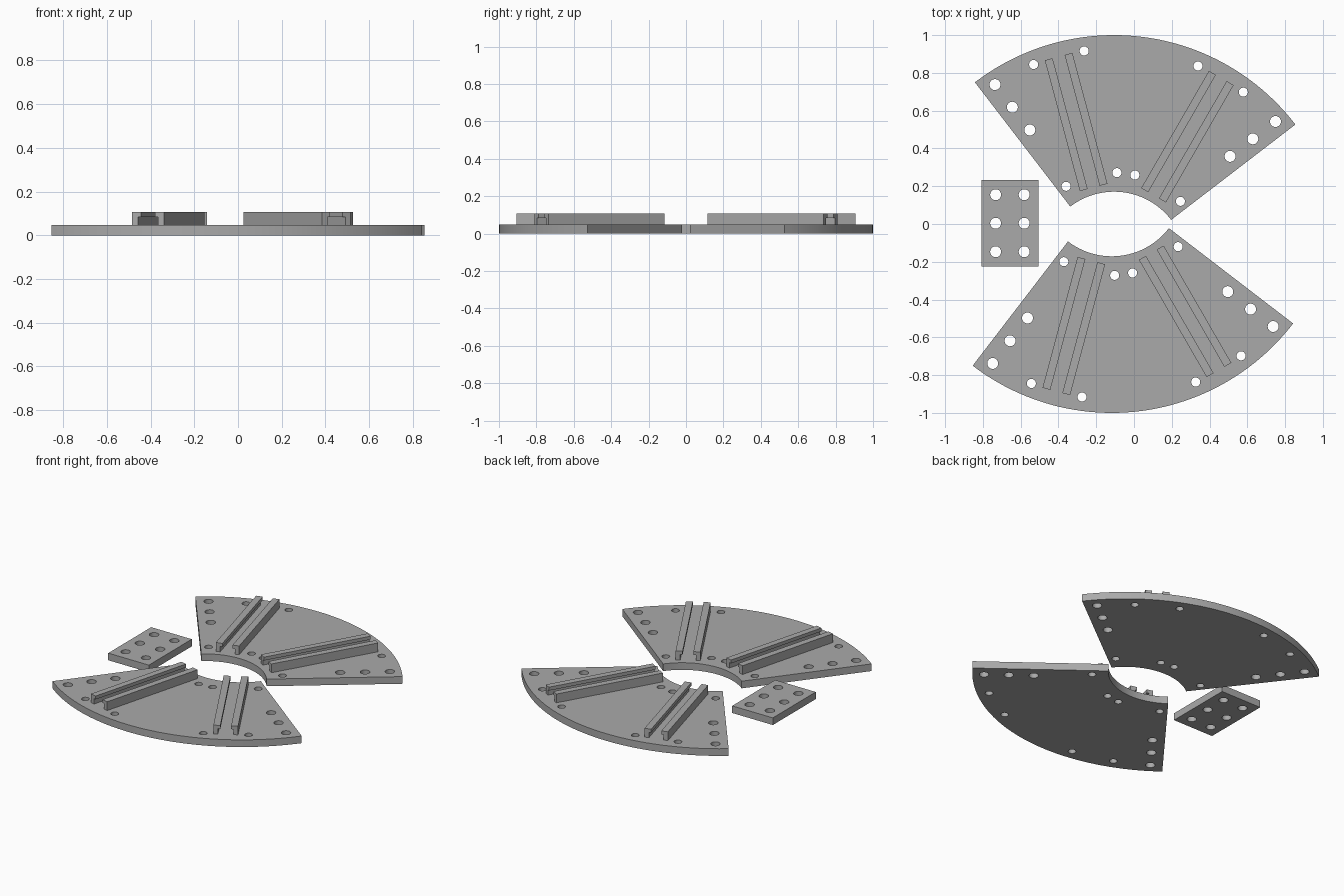
import bpy, bmesh, math
from mathutils import Matrix

if "Cube" in bpy.data.objects:
    bpy.data.objects.remove(bpy.data.objects["Cube"])

THICK = 0.048          # plate thickness
R_IN, R_OUT = 0.381, 1.21

grey = bpy.data.materials.new("plain grey")
grey.diffuse_color = (0.40, 0.40, 0.40, 1)
grey.use_nodes = True
grey.node_tree.nodes["Principled BSDF"].inputs["Base Color"].default_value = grey.diffuse_color


def circle(cx, cy, r, n=32):
    return [(cx + r * math.cos(2 * math.pi * i / n),
             cy + r * math.sin(2 * math.pi * i / n)) for i in range(n)]


def arc(r, a0, a1, n):
    return [(r * math.cos(math.radians(a0 + (a1 - a0) * i / n)),
             r * math.sin(math.radians(a0 + (a1 - a0) * i / n))) for i in range(n + 1)]


def polar(r, deg):
    return r * math.cos(math.radians(deg)), r * math.sin(math.radians(deg))


def flat_plate(name, loops, matrix):
    """Filled outline with holes, extruded to the plate thickness."""
    cu = bpy.data.curves.new(name, 'CURVE')
    cu.dimensions = '2D'
    cu.fill_mode = 'BOTH'
    cu.extrude = THICK / 2
    for pts in loops:
        sp = cu.splines.new('POLY')
        sp.points.add(len(pts) - 1)
        for p, (x, y) in zip(sp.points, pts):
            p.co = (x, y, 0, 1)
        sp.use_cyclic_u = True
    ob = bpy.data.objects.new(name, cu)
    bpy.context.collection.objects.link(ob)
    ob.matrix_world = matrix @ Matrix.Translation((0, 0, THICK / 2))
    bpy.ops.object.select_all(action='DESELECT')
    ob.select_set(True)
    bpy.context.view_layer.objects.active = ob
    bpy.ops.object.convert(target='MESH')
    ob = bpy.context.object
    bm = bmesh.new()
    bm.from_mesh(ob.data)
    bmesh.ops.remove_doubles(bm, verts=bm.verts, dist=1e-5)
    bmesh.ops.recalc_face_normals(bm, faces=bm.faces)
    bm.to_mesh(ob.data)
    bm.free()
    ob.data.materials.clear()
    ob.data.materials.append(grey)
    bpy.ops.object.shade_smooth_by_angle(angle=math.radians(30))


def rail(name, side, matrix):
    """Straight rail along x whose top lip overhangs the slot."""
    profile = [(0.0755, THICK), (0.0755, 0.107), (0.033, 0.107),
               (0.033, 0.084), (0.0475, 0.084), (0.0475, THICK)]
    bm = bmesh.new()
    face = bm.faces.new([bm.verts.new((0.418, side * t, z)) for t, z in profile])
    ext = bmesh.ops.extrude_face_region(bm, geom=[face], use_keep_orig=True)
    moved = [v for v in ext['geom'] if isinstance(v, bmesh.types.BMVert)]
    bmesh.ops.translate(bm, verts=moved, vec=(0.717, 0, 0))
    bmesh.ops.recalc_face_normals(bm, faces=bm.faces)
    me = bpy.data.meshes.new(name)
    bm.to_mesh(me)
    bm.free()
    me.materials.append(grey)
    ob = bpy.data.objects.new(name, me)
    ob.matrix_world = matrix
    bpy.context.collection.objects.link(ob)


# Quarter-ring outline, symmetric about local x
sector = [arc(R_OUT, -45, 45, 64) + arc(R_IN, 45, -45, 40)]
for s in (-1, 1):
    # row of large holes beside each straight edge
    c = math.sqrt(0.5)
    for d in (0.833, 0.985, 1.136):
        sector.append(circle((d + 0.077) * c, s * (d - 0.077) * c, 0.029))
    # small holes around both ends of the rail pair
    for r, da in ((1.137, 7), (0.482, 16.8)):
        for k in (-1, 1):
            sector.append(circle(*polar(r, s * 22.5 + k * da), 0.024))

# Two sectors with two slotted rail pairs each
for label, cx, cy, turn in (("back", -0.1055, -0.21, 82.5),
                            ("front", -0.1175, 0.21, -82.5)):
    base = Matrix.Translation((cx, cy, 0)) @ Matrix.Rotation(math.radians(turn), 4, 'Z')
    flat_plate(label + "_sector_plate", sector, base)
    for pair, a in (("a", -22.5), ("b", 22.5)):
        m = base @ Matrix.Rotation(math.radians(a), 4, 'Z')
        for sname, s in (("inner", -1), ("outer", 1)):
            rail(f"{label}_rail_{pair}_{sname}", s, m)

# Small joining plate with six holes
w, h = 0.151, 0.228
joiner = [[(-w, -h), (w, -h), (w, h), (-w, h)]]
for x in (-0.0755, 0.0755):
    for y in (-0.151, 0, 0.151):
        joiner.append(circle(x, y, 0.029))
flat_plate("joining_plate", joiner, Matrix.Translation((-0.657, 0.004, 0)))
